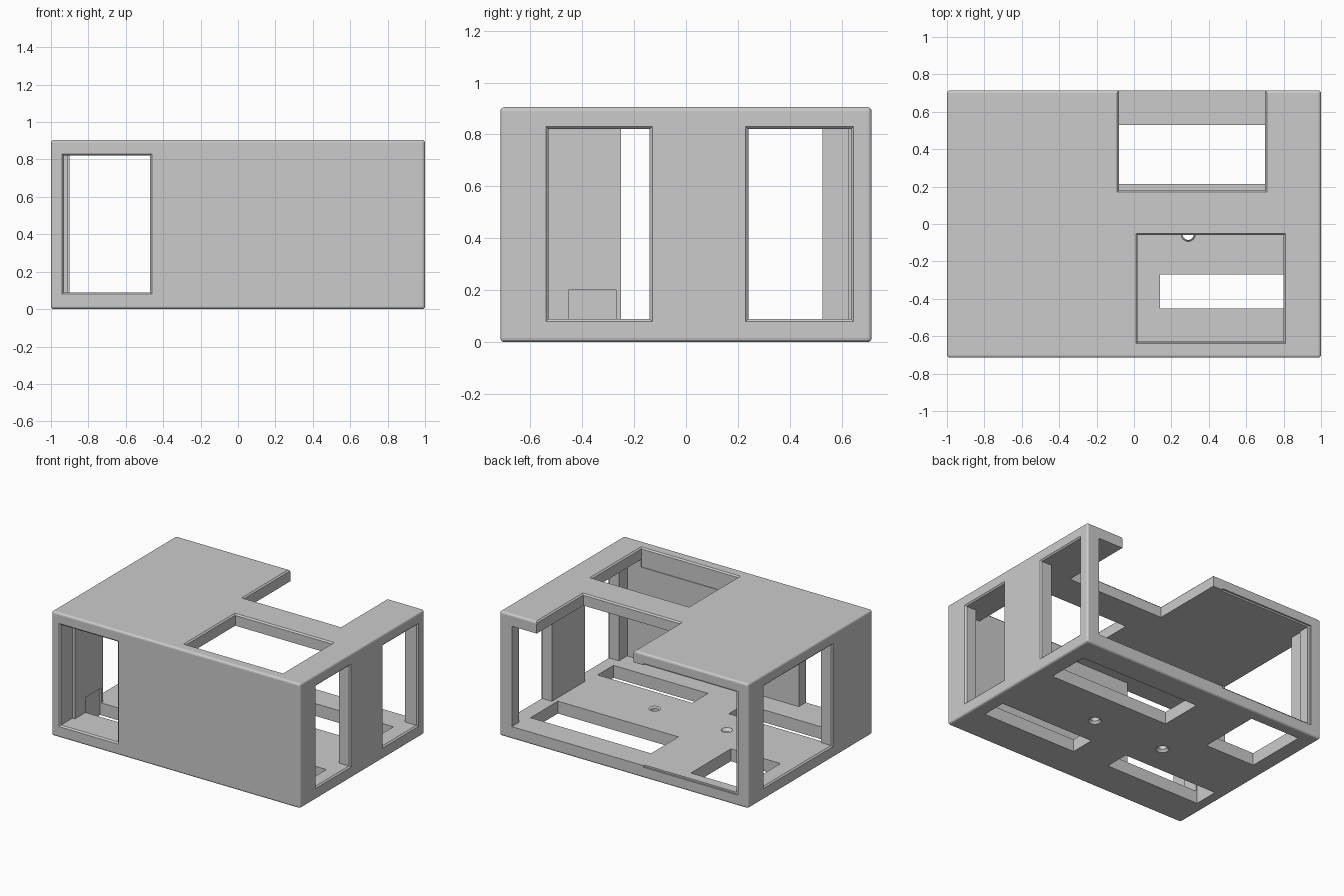
import bpy, bmesh, math

if "Cube" in bpy.data.objects:
    bpy.data.objects.remove(bpy.data.objects["Cube"])

HX, HY, H, T = 1.0, 0.715, 0.905, 0.09   # half sizes, height, wall thickness
LO, HI = 0.09, 0.82                      # bottom and top of the side openings


def to_object(bm, name):
    bmesh.ops.recalc_face_normals(bm, faces=bm.faces)
    mesh = bpy.data.meshes.new(name)
    bm.to_mesh(mesh)
    bm.free()
    ob = bpy.data.objects.new(name, mesh)
    bpy.context.collection.objects.link(ob)
    return ob


def loft(name, axis, a, b, sections):
    """Rectangle a x b (the two remaining axes) lofted along axis; sections = (level, growth)."""
    bm = bmesh.new()
    rings = []
    for level, g in sections:
        ring = []
        for u, v in ((a[0] - g, b[0] - g), (a[1] + g, b[0] - g),
                     (a[1] + g, b[1] + g), (a[0] - g, b[1] + g)):
            co = [u, v]
            co.insert(axis, level)
            ring.append(bm.verts.new(co))
        rings.append(ring)
    for r, s in zip(rings, rings[1:]):
        for i in range(4):
            j = (i + 1) % 4
            bm.faces.new((r[i], r[j], s[j], s[i]))
    bm.faces.new(rings[0])
    bm.faces.new(rings[-1])
    return to_object(bm, name)


def block(name, x, y, z):
    return loft(name, 2, x, y, ((z[0], 0), (z[1], 0)))


def opening(name, axis, face, a, b):
    """Wall opening with a small chamfer round its outer rim."""
    s = 1 if face > 0 else -1
    return loft(name, axis, a, b, ((face - s * 0.14, 0), (face - s * 0.01, 0), (face + s * 0.02, 0.03)))


def cone(name, x, y, z0, z1, r0, r1):
    bm = bmesh.new()
    bmesh.ops.create_cone(bm, cap_ends=True, segments=24, radius1=r0, radius2=r1, depth=z1 - z0)
    bmesh.ops.translate(bm, verts=bm.verts, vec=(x, y, (z0 + z1) / 2))
    return to_object(bm, name)


# outer shell with softly rounded edges
case = block("case", (-HX, HX), (-HY, HY), (0, H))
bm = bmesh.new()
bm.from_mesh(case.data)
bmesh.ops.bevel(bm, geom=bm.edges[:], offset=0.015, segments=3, profile=0.5, affect='EDGES')
bm.to_mesh(case.data)
bm.free()

cutters = [
    # hollow interior
    block("cavity", (-HX + T, HX - T), (-HY + T, HY - T), (LO, HI)),
    # side wall openings
    opening("front_window", 1, -HY, (-0.93, -0.47), (LO, HI)),
    opening("right_window_front", 0, HX, (-0.53, -0.14), (LO, HI)),
    opening("right_window_back", 0, HX, (0.24, 0.635), (LO, HI)),
    opening("left_window", 0, -HX, (-0.25, 0.525), (LO, HI)),
    # open back with a shallow rebate for a cover
    block("back_window", (-0.90, 0.90), (0.55, 0.8), (LO, HI)),
    block("back_rebate", (-0.92, -0.16), (0.703, 0.8), (LO - 0.012, HI + 0.012)),
    # roof openings, one running out through the back edge
    opening("roof_window", 2, H, (0.02, 0.80), (-0.63, -0.06)),
    opening("roof_notch", 2, H, (-0.08, 0.70), (0.18, 0.8)),
]
# floor slots
for i, (x, y) in enumerate((((-0.09, 0.88), (0.215, 0.53)), ((-0.88, -0.48), (0.17, 0.63)),
                            ((0.14, 0.90), (-0.452, -0.27)), ((-0.92, -0.155), (-0.452, -0.27)))):
    cutters.append(block(f"floor_slot_{i}", x, y, (-0.1, 0.2)))
# two screw holes, countersunk on both faces
for x in (-0.29, 0.29):
    cutters += [cone("screw_hole", x, -0.055, -0.1, 0.2, 0.03, 0.03),
                cone("countersink_low", x, -0.055, -0.02, 0.03, 0.06, 0.02),
                cone("countersink_top", x, -0.055, 0.07, 0.11, 0.022, 0.054)]

bpy.context.view_layer.objects.active = case
for c in cutters:
    m = case.modifiers.new("cut", 'BOOLEAN')
    m.operation, m.solver, m.object = 'DIFFERENCE', 'EXACT', c
    bpy.ops.object.modifier_apply(modifier=m.name)
    bpy.data.objects.remove(c)
